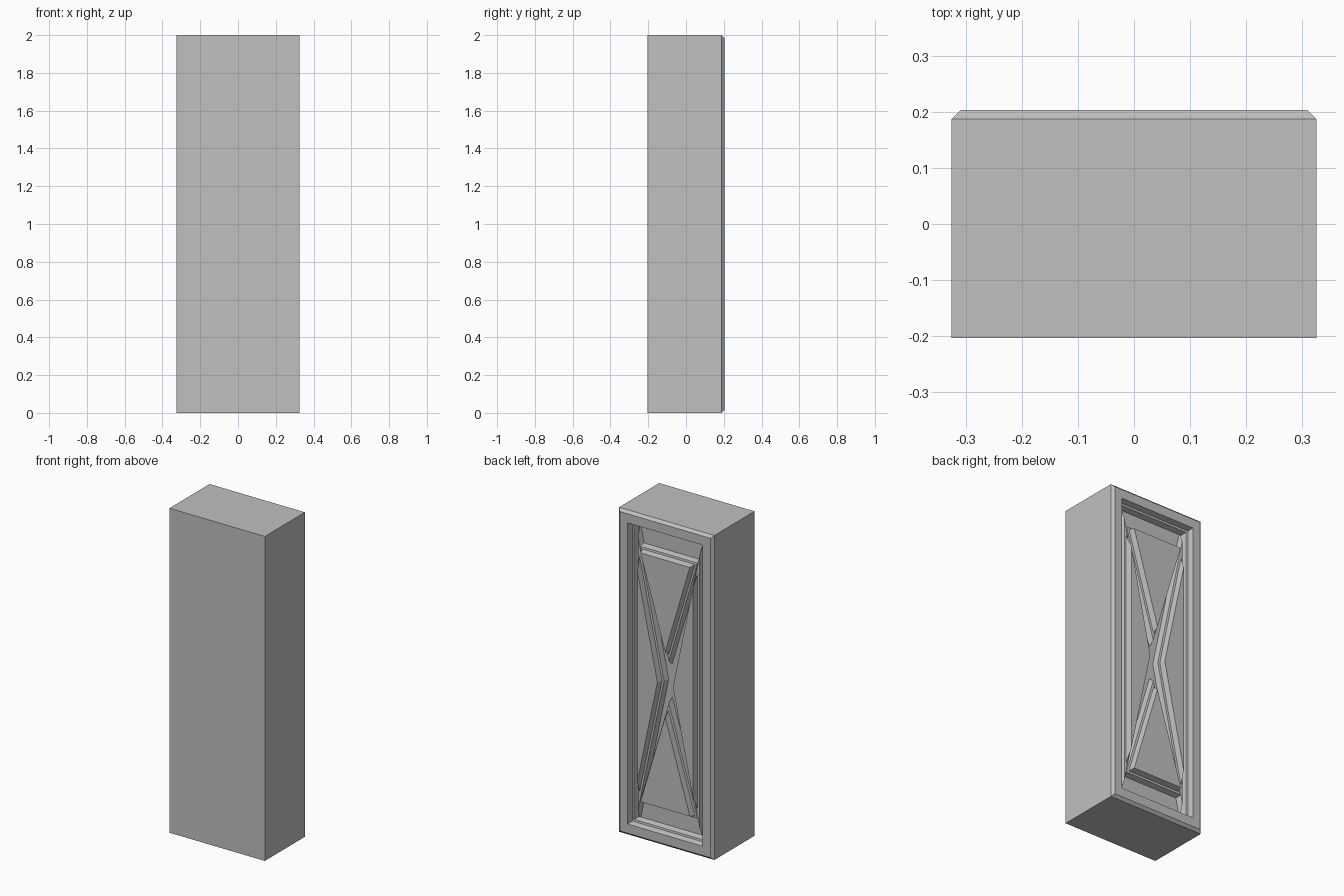
import bpy
import bmesh
from mathutils import Vector

cube = bpy.data.objects.get("Cube")
if cube:
    bpy.data.objects.remove(cube, do_unlink=True)

grey = bpy.data.materials.new("plain_grey")
grey.use_nodes = True
grey.diffuse_color = (0.53, 0.53, 0.53, 1)
grey.node_tree.nodes["Principled BSDF"].inputs["Base Color"].default_value = (0.53, 0.53, 0.53, 1)

HALF_X, FRONT, BACK, HEIGHT = 0.325, -0.203, 0.203, 2.0
CHAMFER = 0.016
# Moulding steps: (sideways offset, depth below the back face)
MOULDING = [(0, 0), (0.008, 0.034), (0.02, 0.036), (0.028, 0.07)]


def rect(margin_x, margin_z):
    x, z0, z1 = HALF_X - margin_x, margin_z, HEIGHT - margin_z
    return [(-x, z0), (x, z0), (x, z1), (-x, z1)]


def grow(points, distance):
    """Offset a counter-clockwise polygon outward with mitred corners."""
    result = []
    count = len(points)
    for i in range(count):
        a, b, c = (Vector(points[(i + k) % count]) for k in (-1, 0, 1))
        d1, d2 = (b - a).normalized(), (c - b).normalized()
        n1, n2 = Vector((d1.y, -d1.x)), Vector((d2.y, -d2.x))
        result.append(tuple(b + (n1 + n2) * distance / (1 + n1.dot(n2))))
    return result


def loft(name, loops):
    """Bridge a list of (outline, y) loops and cap both ends."""
    bm = bmesh.new()
    rings = [[bm.verts.new((x, y, z)) for x, z in pts] for pts, y in loops]
    for r, s in zip(rings, rings[1:]):
        for i in range(len(r)):
            j = (i + 1) % len(r)
            bm.faces.new((r[i], r[j], s[j], s[i]))
    bm.faces.new(rings[0])
    bm.faces.new(rings[-1])
    bmesh.ops.recalc_face_normals(bm, faces=bm.faces)
    mesh = bpy.data.meshes.new(name)
    bm.to_mesh(mesh)
    bm.free()
    mesh.materials.append(grey)
    obj = bpy.data.objects.new(name, mesh)
    bpy.context.collection.objects.link(obj)
    return obj


# Body with chamfered back edge and moulded recess
opening = rect(0.069, 0.072)
loft("body", [
    (rect(0, 0), FRONT),
    (rect(0, 0), BACK - CHAMFER),
    (rect(CHAMFER, CHAMFER), BACK),
] + [(grow(opening, -out), BACK - depth) for out, depth in MOULDING])


# Raised triangular panels separated by a crossing channel
def panel(name, points):
    loops = [(grow(points, out), BACK - depth) for out, depth in MOULDING]
    base, y = loops[-1]
    loft(name, loops + [(base, y - 0.005)])


mid = HEIGHT / 2
side = [(0.053, mid), (0.19, mid - 0.65), (0.19, mid + 0.65)]
upper = [(0, mid + 0.2), (0.168, mid + 0.767), (-0.168, mid + 0.767)]
panel("left_panel", side)
panel("right_panel", [(-x, z) for x, z in reversed(side)])
panel("upper_panel", upper)
panel("lower_panel", [(x, HEIGHT - z) for x, z in reversed(upper)])
